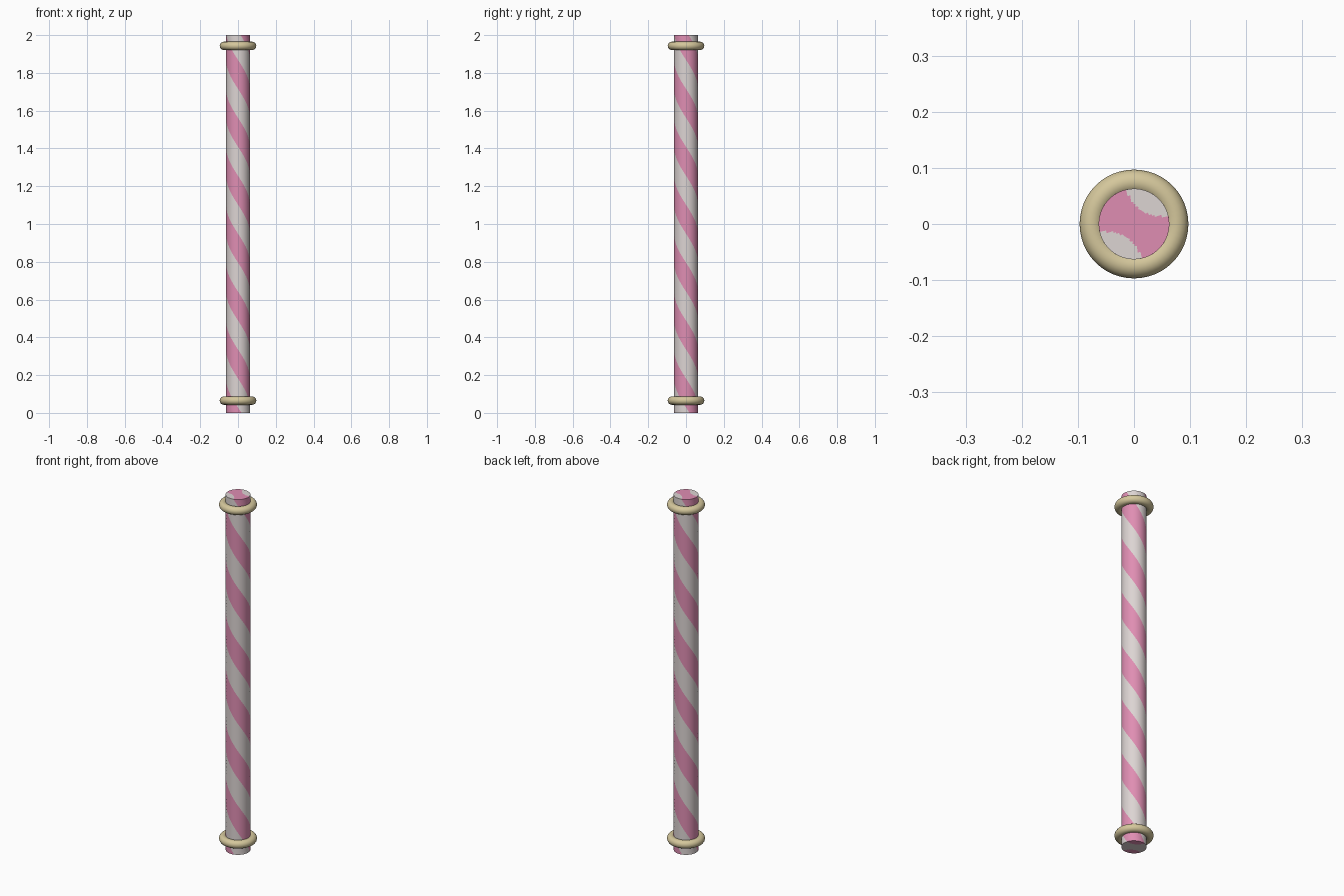
import bpy, bmesh, math
from mathutils import Vector

if "Cube" in bpy.data.objects:
    bpy.data.objects.remove(bpy.data.objects["Cube"])

R, H = 0.063, 2.0            # pole radius and height
COLS, ROWS, CAP = 64, 100, 16
TWIST = math.radians(587)    # stripe rotation per unit of height
LEAD = math.radians(193)     # leading stripe edge at the top


def material(name, rgb):
    m = bpy.data.materials.new(name)
    m.diffuse_color = (*rgb, 1)
    m.use_nodes = True
    m.node_tree.nodes["Principled BSDF"].inputs["Base Color"].default_value = m.diffuse_color
    return m


pink = material("pink", (0.74, 0.27, 0.45))
white = material("warm white", (0.72, 0.66, 0.65))
cream = material("cream gold", (0.66, 0.57, 0.33))


def lead_angle(z):
    return LEAD + (H - z) * TWIST


def ring_verts(bm, r, z):
    a = lead_angle(z)
    return [bm.verts.new((r * math.cos(a + math.tau * i / COLS),
                          r * math.sin(a + math.tau * i / COLS), z)) for i in range(COLS)]


def bridge(bm, a, b, flip=False):
    faces = []
    for i in range(COLS):
        j = (i + 1) % COLS
        q = (a[i], a[j], b[j], b[i])
        faces.append(bm.faces.new(q[::-1] if flip else q))
    return faces


# Striped pole: the mesh columns follow the helix, so stripes are whole columns
bm = bmesh.new()
rings = [ring_verts(bm, R, H * k / ROWS) for k in range(ROWS + 1)]
for lo, hi in zip(rings, rings[1:]):
    for i, f in enumerate(bridge(bm, lo, hi)):
        f.material_index = 1 if (i // (COLS // 4)) % 2 == 0 else 0


# End caps: one colour runs through the middle, the other fills two side lobes
def cap(outer, z, flip, lobe_angle, lobe_index):
    d = Vector((math.cos(lobe_angle), math.sin(lobe_angle), 0)) * 0.095
    faces, prev = [], outer
    for k in range(CAP - 1, 0, -1):
        cur = ring_verts(bm, R * k / CAP, z)
        faces += bridge(bm, prev, cur, flip)
        prev = cur
    c = bm.verts.new((0, 0, z))
    for i in range(COLS):
        t = (prev[i], prev[(i + 1) % COLS], c)
        faces.append(bm.faces.new(t[::-1] if flip else t))
    for f in faces:
        p = f.calc_center_median()
        p.z = 0
        in_lobe = min((p - d).length, (p + d).length) < 0.067
        f.material_index = lobe_index if in_lobe else 1 - lobe_index


cap(rings[-1], H, False, lead_angle(H) + math.pi / 4, 1)
cap(rings[0], 0, True, lead_angle(0) - math.pi / 4, 0)

me = bpy.data.meshes.new("striped_pole")
bm.to_mesh(me)
bm.free()
me.materials.append(pink)
me.materials.append(white)
pole = bpy.data.objects.new("striped_pole", me)
bpy.context.collection.objects.link(pole)


def smooth(ob):
    bpy.ops.object.select_all(action='DESELECT')
    ob.select_set(True)
    bpy.context.view_layer.objects.active = ob
    bpy.ops.object.shade_smooth_by_angle(angle=math.radians(40))


smooth(pole)

# Collar rings near both ends
for name, z in (("bottom_ring", 0.065), ("top_ring", 1.943)):
    bpy.ops.mesh.primitive_torus_add(major_radius=0.075, minor_radius=0.022,
                                     major_segments=48, minor_segments=16, location=(0, 0, z))
    ob = bpy.context.object
    ob.name = name
    ob.data.materials.append(cream)
    smooth(ob)
